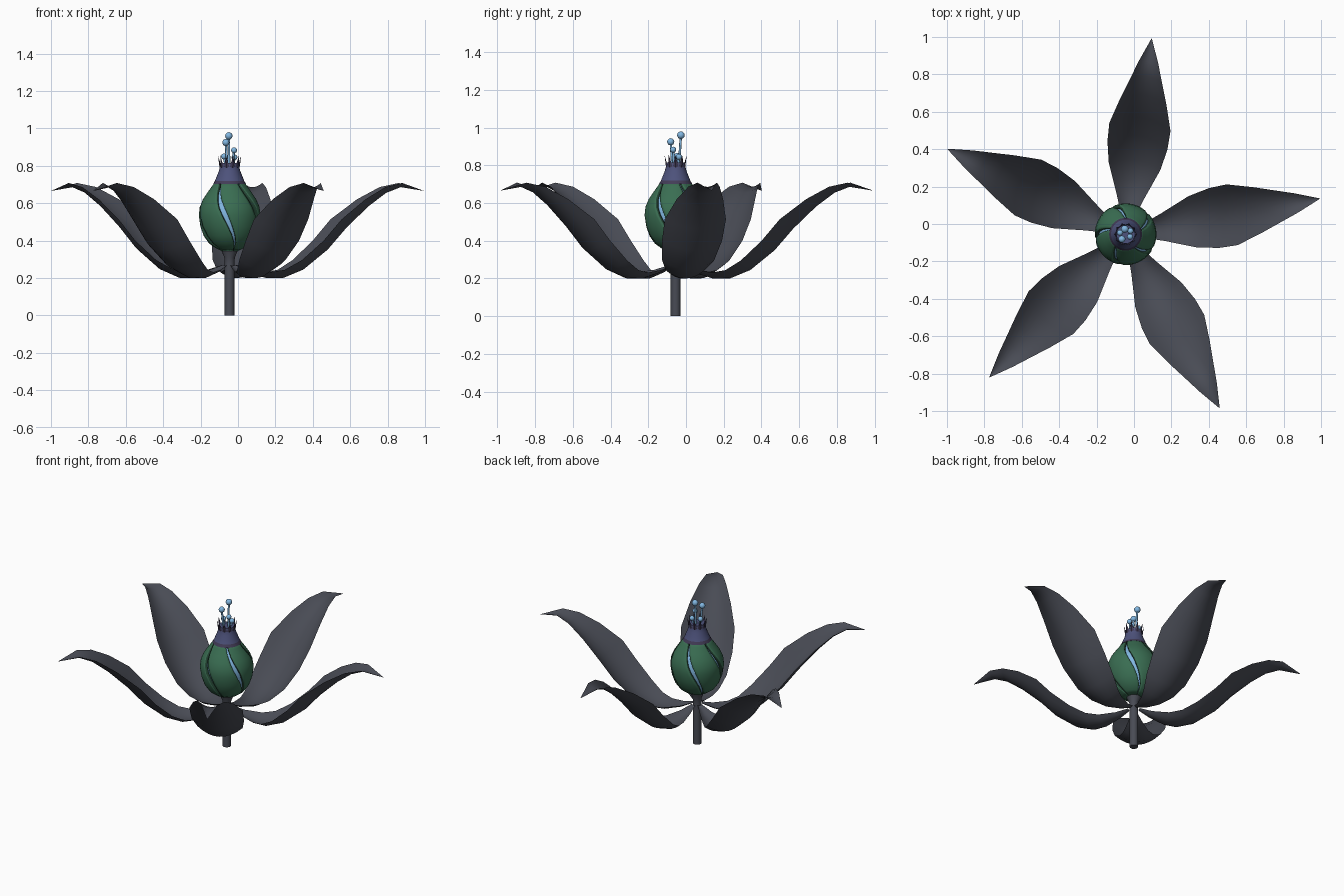
import bpy, bmesh, math
from mathutils import Vector

if "Cube" in bpy.data.objects:
    bpy.data.objects.remove(bpy.data.objects["Cube"])

C = Vector((-0.045, -0.055, 0))  # flower axis


def mat(name, rgb):
    m = bpy.data.materials.new(name)
    m.diffuse_color = (*rgb, 1)
    m.use_nodes = True
    m.node_tree.nodes["Principled BSDF"].inputs["Base Color"].default_value = m.diffuse_color
    return m


CHARCOAL = mat("charcoal", (0.066, 0.071, 0.09))
GREEN = mat("leaf_green", (0.042, 0.155, 0.085))
DARKGREEN = mat("dark_green", (0.018, 0.06, 0.035))
BLUE = mat("light_blue", (0.22, 0.47, 0.75))
PURPLE = mat("slate_purple", (0.075, 0.085, 0.2))
DARKPURPLE = mat("dark_purple", (0.055, 0.045, 0.095))


def make(name, verts, faces, mats, smooth=True):
    me = bpy.data.meshes.new(name)
    me.from_pydata([tuple(v) for v in verts], [], faces)
    for m in mats:
        me.materials.append(m)
    for p in me.polygons:
        p.use_smooth = smooth
    ob = bpy.data.objects.new(name, me)
    bpy.context.collection.objects.link(ob)
    ob.location = C
    return ob


def lathe(name, prof, n, mats):
    vs = [(r * math.cos(2 * math.pi * i / n), r * math.sin(2 * math.pi * i / n), z)
          for r, z in prof for i in range(n)]
    fs = [(j * n + i, j * n + (i + 1) % n, (j + 1) * n + (i + 1) % n, (j + 1) * n + i)
          for j in range(len(prof) - 1) for i in range(n)]
    fs.append(tuple(reversed(range(n))))
    fs.append(tuple(range((len(prof) - 1) * n, len(prof) * n)))
    ob = make(name, vs, fs, mats)
    for p in list(ob.data.polygons)[-2:]:
        p.use_smooth = False
    return ob


# petals: (radius, height, half width) along the middle line, edges cupped up
RIB = [(.03, .265, .015), (.1, .23, .04), (.2, .2, .075), (.29, .2, .105), (.4, .245, .14),
       (.53, .35, .162), (.63, .465, .165), (.75, .58, .125), (.85, .655, .085),
       (.93, .686, .052), (1.056, .666, .001)]
COLS = 8
for k in range(5):
    a = math.radians(10.4 + 72 * k)
    out = Vector((math.cos(a), math.sin(a), 0))
    side = Vector((-math.sin(a), math.cos(a), 0))
    vs = []
    for i, (r, z, w) in enumerate(RIB):
        p0, p1 = RIB[max(i - 1, 0)], RIB[min(i + 1, len(RIB) - 1)]
        t = Vector((p1[0] - p0[0], p1[1] - p0[1])).normalized()
        nrm = out * -t.y + Vector((0, 0, t.x))
        for c in range(COLS + 1):
            u = 2 * c / COLS - 1
            vs.append(out * r + Vector((0, 0, z)) + side * (u * w) + nrm * (0.43 * w * u * u))
    n = COLS + 1
    fs = [(j * n + i, (j + 1) * n + i, (j + 1) * n + i + 1, j * n + i + 1)
          for j in range(len(RIB) - 1) for i in range(COLS)]
    make("petal_%d" % (k + 1), vs, fs, [CHARCOAL])

# stem flaring under the bulb
lathe("stem", [(.026, 0), (.026, .27), (.028, .31), (.05, .36)], 16, [CHARCOAL])

# bulb: blue core behind five twisted green sepals with gaps
BULB = [(.045, .345), (.075, .36), (.11, .385), (.138, .425), (.156, .475), (.165, .535),
        (.16, .58), (.143, .62), (.12, .655), (.095, .69), (.075, .72)]
lathe("bulb_core", [(r - .02, z) for r, z in BULB], 40, [BLUE])
SEG = 10
for k in range(5):
    vs = []
    for r, z in BULB:
        gap = math.radians(5 + 8 * max(0, 1 - abs(z - .56) / .2))
        seam = math.radians(260 + 72 * k - 165 * (z - .54))
        for i in range(SEG + 1):
            a = seam + gap / 2 + (math.radians(72) - gap) * i / SEG
            vs.append((r * math.cos(a), r * math.sin(a), z))
    n = SEG + 1
    fs = [(j * n + i, j * n + i + 1, (j + 1) * n + i + 1, (j + 1) * n + i)
          for j in range(len(BULB) - 1) for i in range(SEG)]
    sepal = make("sepal_%d" % (k + 1), vs, fs, [GREEN, DARKGREEN])
    s = sepal.modifiers.new("thickness", 'SOLIDIFY')
    s.thickness = .022
    s.offset = -1
    s.material_offset_rim = 1

# neck: darker collar at the bottom
neck = lathe("neck", [(.088, .702), (.078, .72), (.07, .74), (.058, .77), (.05, .80), (.05, .815)],
             30, [PURPLE, DARKPURPLE])
for p in neck.data.polygons:
    if p.center.z < .722:
        p.material_index = 1

# crown spikes
vs, fs = [], []
for k in range(10):
    a = 2 * math.pi * k / 10
    d = math.pi / 10
    b = len(vs)
    for r, an, z in [(.051, a - d, .79), (.053, a, .785), (.051, a + d, .79),
                     (.045, a, .80), (.062, a, .855)]:
        vs.append((r * math.cos(an), r * math.sin(an), z))
    fs += [(b, b + 1, b + 4), (b + 1, b + 2, b + 4), (b + 2, b + 3, b + 4), (b + 3, b, b + 4)]
make("crown_spikes", vs, fs, [DARKPURPLE], False)

# stamens: thin rods with ball tips
for k, (x, y, z, r) in enumerate([(-.004, .028, .96, .02), (-.02, -.026, .925, .019),
                                  (.024, -.013, .883, .016), (-.03, .008, .85, .016),
                                  (.026, .018, .845, .016)]):
    bm = bmesh.new()
    bmesh.ops.create_uvsphere(bm, u_segments=14, v_segments=10, radius=r)
    bmesh.ops.translate(bm, verts=bm.verts, vec=(x, y, z))
    rod = bmesh.ops.create_cone(bm, segments=8, radius1=.007, radius2=.006, depth=z - .78)
    for v in rod["verts"]:
        f = 1 if v.co.z > 0 else .6
        v.co += Vector((x * f, y * f, (z + .78) / 2))
    for f in bm.faces:
        f.smooth = True
    me = bpy.data.meshes.new("stamen")
    bm.to_mesh(me)
    bm.free()
    me.materials.append(BLUE)
    ob = bpy.data.objects.new("stamen_%d" % (k + 1), me)
    bpy.context.collection.objects.link(ob)
    ob.location = C
